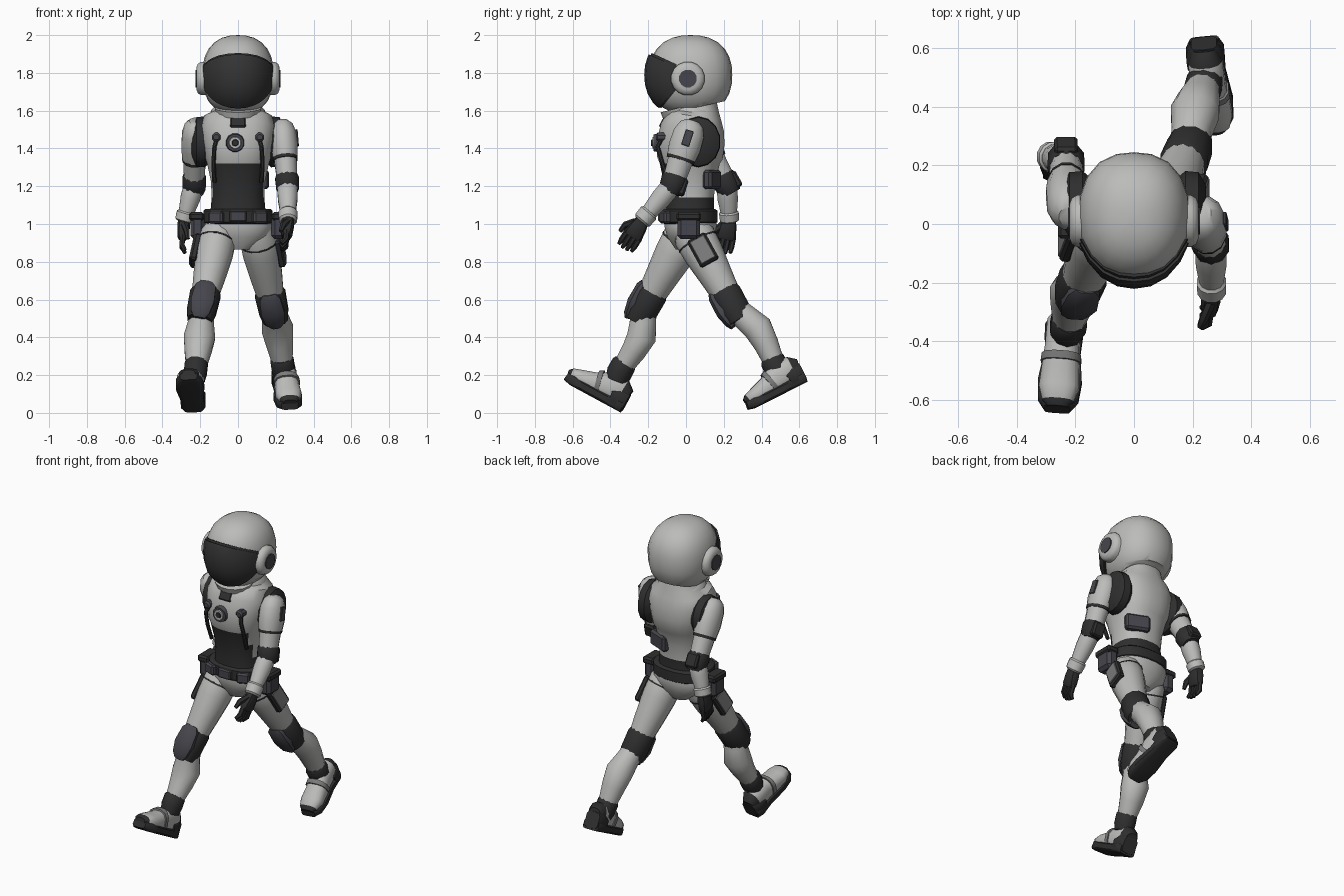
import bpy, bmesh
from math import sin, cos, tau, radians
from mathutils import Vector, Matrix

cube = bpy.data.objects.get("Cube")
if cube:
    bpy.data.objects.remove(cube)


def material(name, r, g, b):
    m = bpy.data.materials.new(name)
    m.use_nodes = True
    m.diffuse_color = (r, g, b, 1)
    node = next(n for n in m.node_tree.nodes if n.type == "BSDF_PRINCIPLED")
    node.inputs["Base Color"].default_value = (r, g, b, 1)
    return m


SUIT = material("pale suit", .5, .5, .49)
TRIM = material("dark fabric", .028, .028, .028)
GLASS = material("visor glass", .034, .034, .034)
GEAR = material("slate gear", .06, .06, .072)
GREY = material("mid grey", .2, .2, .2)


def finish(name, bm, mats, matrix=None, rule=None, angle=40):
    """Turn a bmesh into a smooth object; rule picks a material per face."""
    bmesh.ops.recalc_face_normals(bm, faces=bm.faces)
    if rule:
        for f in bm.faces:
            f.material_index = rule(f.calc_center_median())
    mesh = bpy.data.meshes.new(name)
    bm.to_mesh(mesh)
    bm.free()
    for m in mats:
        mesh.materials.append(m)
    mesh.shade_smooth()
    mesh.set_sharp_from_angle(angle=radians(angle))
    ob = bpy.data.objects.new(name, mesh)
    if matrix:
        ob.matrix_world = matrix
    bpy.context.collection.objects.link(ob)


def frame(t):
    """Side and front directions for a tube running along t."""
    t = t.normalized()
    axis = Vector((0, 1, 0)) if abs(t.x) > .9 else Vector((1, 0, 0))
    side = (axis - t * t.dot(axis)).normalized()
    return side, t.cross(side)


def loft(name, rows, mats, sides=12, p=2.0, matrix=None, rule=None):
    """Skin rings (x, y, z, side radius, front radius) strung on a path."""
    bm = bmesh.new()
    pts = [Vector(r[:3]) for r in rows]
    rings = []
    for i, row in enumerate(rows):
        side, front = frame(pts[min(i + 1, len(pts) - 1)] - pts[max(i - 1, 0)])
        ring = []
        for k in range(sides):
            a = tau * (k + .5) / sides
            c, s = [abs(v) ** (2 / p) * (1 if v > 0 else -1) for v in (cos(a), sin(a))]
            ring.append(bm.verts.new(pts[i] + side * c * row[3] + front * s * row[4]))
        rings.append(ring)
    for lo, hi in zip(rings, rings[1:]):
        for k in range(sides):
            j = (k + 1) % sides
            bm.faces.new((lo[k], lo[j], hi[j], hi[k]))
    bm.faces.new(rings[0])
    bm.faces.new(rings[-1])
    finish(name, bm, mats, matrix, rule)


def bone(name, a, b, profile, mat, sides=12, p=2.0):
    """Loft between joints; profile is (fraction, side r, front r, front shift)."""
    a, b = Vector(a), Vector(b)
    front = frame(b - a)[1]
    rows = [(*(a.lerp(b, t) + front * f), rs, rf) for t, rs, rf, f in profile]
    loft(name, rows, [mat], sides, p)


def box(name, loc, size, mat, rot=None):
    bm = bmesh.new()
    bmesh.ops.create_cube(bm, size=1)
    bmesh.ops.scale(bm, vec=size, verts=bm.verts)
    bmesh.ops.bevel(bm, geom=bm.edges[:], offset=min(size) * .25, segments=1, affect="EDGES")
    m = Matrix.Translation(loc) @ (rot.to_4x4() if rot else Matrix())
    finish(name, bm, [mat], m, angle=25)


def bone_box(name, a, b, t, out, size, mat):
    """Box turned to a bone; out is its (side, front) shift."""
    a, b = Vector(a), Vector(b)
    side, front = frame(b - a)
    rot = Matrix((side, front, (b - a).normalized())).transposed()
    box(name, a.lerp(b, t) + side * out[0] + front * out[1], size, mat, rot)


# Helmet: a squared-off ball trimmed along the neck, with a visor chunk in front
def dome(grow, shift, p):
    bm = bmesh.new()
    bmesh.ops.create_uvsphere(bm, u_segments=20, v_segments=14, radius=1)
    radii = Vector((.19, .22, .212)) * grow
    for v in bm.verts:
        v.co /= sum(abs(c) ** p for c in v.co) ** (1 / p)
        v.co = Vector([a * b for a, b in zip(v.co, radii)]) + Vector((0, .025 - shift, 1.788))
        v.co.x *= 1 + .5 * min(v.co.y + .02, 0)
    return bm


def trim(bm, point, normal):
    cut = bmesh.ops.bisect_plane(bm, geom=bm.verts[:] + bm.edges[:] + bm.faces[:],
                                 plane_co=point, plane_no=normal, clear_outer=True)
    rim = [e for e in cut["geom_cut"] if isinstance(e, bmesh.types.BMEdge)]
    bmesh.ops.edgeloop_fill(bm, edges=rim)


def visor(name, grow, shift, margin, mat):
    bm = dome(grow, shift, 2.2)
    trim(bm, (0, -.065 + margin, 0), (0, 1, 0))
    trim(bm, (0, -.19, 1.895 + margin), (0, .45, 1))
    trim(bm, (0, -.14, 1.615 - margin), (0, 1.25, -1))
    finish(name, bm, [mat])


shell = dome(1, 0, 2.35)
trim(shell, (0, 0, 1.605), (0, .22, -1))
finish("helmet_shell", shell, [SUIT])
visor("visor_rim", 1.035, .008, .014, TRIM)
visor("visor", 1.06, .013, 0, GLASS)
loft("chin_guard", [(0, -.03, 1.56, .09, .075), (0, -.03, 1.575, .115, .095), (0, -.04, 1.615, .125, .1)], [SUIT], 16)

# Torso with a dark belly panel
loft("torso", [(0, .02, 1.02, .15, .13), (0, .02, 1.09, .145, .13), (0, .02, 1.14, .14, .128),
               (0, .02, 1.23, .145, .14), (0, .02, 1.32, .165, .16), (0, .02, 1.35, .175, .175),
               (0, .025, 1.43, .192, .18), (0, .035, 1.51, .2, .17), (0, .045, 1.57, .18, .145),
               (0, .05, 1.6, .13, .125), (0, .05, 1.66, .115, .11)], [SUIT, TRIM], 24, 2.4,
     rule=lambda c: int(c.z < 1.14 or (c.z < 1.33 and c.y < 0 and abs(c.x) < .13)))
loft("collar", [(0, .04, 1.57, .15, .135), (0, .04, 1.6, .145, .135), (0, .045, 1.625, .12, .115)], [SUIT], 20)
box("throat_patch", (0, -.118, 1.535), (.085, .03, .06), TRIM, Matrix.Rotation(-.5, 3, "X"))
loft("chest_dial", [(-.015, -.14, 1.43, .052, .052), (-.015, -.172, 1.43, .046, .046)], [GEAR], 12)
loft("dial_ring", [(-.015, -.17, 1.43, .034, .034), (-.015, -.178, 1.43, .03, .03)], [SUIT], 12)
loft("dial_core", [(-.015, -.176, 1.43, .02, .02), (-.015, -.184, 1.43, .016, .016)], [TRIM], 10)
box("back_pack_unit", (.09, .138, 1.235), (.15, .05, .1), GEAR, Matrix.Rotation(-.4, 3, "Z"))

# Pelvis and belt
loft("pelvis", [(0, .02, 1.06, .165, .135), (0, .025, .99, .185, .14), (0, .025, .93, .165, .125),
                (0, .025, .865, .07, .08)], [SUIT], 20, 2.3)
loft("belt", [(0, .02, z, .185 - d, .148 - d) for z, d in ((1, .012), (1.01, 0), (1.07, 0), (1.08, .012))],
     [TRIM], 20, 2.4)
box("buckle", (0, -.132, 1.04), (.09, .03, .06), GEAR)

# Paired parts on the helmet, chest and hips
for tag, s in (("left", 1), ("right", -1)):
    loft(tag + "_ear_cup", [(s * x, .01, 1.77, r, r) for x, r in
                            ((.15, .09), (.195, .09), (.212, .08), (.22, .06))], [SUIT], 16)
    loft(tag + "_ear_disc", [(s * x, .01, 1.77, .048, .048) for x in (.21, .225)], [GEAR], 12)
    loft(tag + "_shoulder_ring", [(s * x, .065, 1.435, r * .88, r) for x, r in
                                  ((.14, .1), (.175, .135), (.22, .13), (.245, .08))], [TRIM], 14)
    loft(tag + "_hose", [(s * .11, -.125, 1.46, .012, .012), (s * .125, -.15, 1.41, .012, .012),
                         (s * .13, -.125, 1.32, .012, .012), (s * .125, -.09, 1.22, .012, .012)], [TRIM], 8)
    loft(tag + "_hose_knob", [(s * .115, y, 1.46, r, r) for y, r in ((-.1, .025), (-.15, .025), (-.16, .015))],
         [GEAR], 8)
    box(tag + "_hip_pouch", (s * .215, .015, .99), (.075, .12, .14), GEAR)
    box(tag + "_pouch_flap", (s * .22, .015, 1.04), (.08, .13, .045), TRIM)
    box(tag + "_belt_pouch", (s * .115, -.11, 1.035), (.08, .04, .065), GEAR, Matrix.Rotation(s * .4, 3, "Z"))

# Arms: one set of parts laid along two poses
ARMS = {"left": ((.237, .025, 1.51), (.262, -.07, 1.21), (.265, -.23, 1.02), (.25, -.325, .87)),
        "right": ((-.228, .045, 1.51), (-.232, .215, 1.21), (-.285, .23, 1.02), (-.3, .195, .85))}
for tag, (sh, el, wr, tip) in ARMS.items():
    s = 1 if tag == "left" else -1
    bone(tag + "_shoulder_pad", sh, el, [(-.12, .03, .035, 0), (-.05, .055, .065, 0), (.1, .07, .085, 0),
                                         (.35, .073, .088, 0), (.55, .066, .078, 0)], SUIT)
    bone(tag + "_sleeve_band", sh, el, [(.53, .068, .08, 0), (.58, .066, .078, 0)], TRIM)
    bone(tag + "_upper_arm", sh, el, [(.55, .062, .07, 0), (.95, .055, .06, 0)], SUIT)
    if s > 0:
        bone_box("arm_badge", sh, el, .2, (.071, 0), (.012, .045, .085), GEAR)
    bone(tag + "_elbow_cuff", sh, el, [(.84, .058, .063, 0), (.9, .066, .07, 0), (1.06, .064, .066, 0),
                                       (1.16, .05, .05, 0)], TRIM, 10)
    bone_box(tag + "_elbow_pad", sh, el, 1, (0, -.055), (.08, .04, .09), TRIM)
    bone(tag + "_forearm", el, wr, [(0, .05, .05, 0), (.15, .055, .056, 0), (.4, .054, .056, 0),
                                    (.8, .042, .044, 0), (1, .038, .04, 0)], SUIT)
    bone(tag + "_wrist_cuff", el, wr, [(.76, .044, .046, 0), (.8, .052, .054, 0), (1, .05, .052, 0),
                                       (1.04, .04, .042, 0)], SUIT)
    # Gloved hand with four fingers and a thumb
    bone(tag + "_palm", wr, tip, [(0, .033, .036, 0), (.2, .035, .045, 0), (.5, .03, .052, 0),
                                  (.6, .02, .045, 0)], TRIM, 10, 2.5)
    a, b = Vector(wr), Vector(tip)
    side, front = frame(b - a)
    curl = side * -s * .02
    for i in range(4):
        lift = front * (i - 1.5) * .026
        pts = [a.lerp(b, .5) + lift, a.lerp(b, .8) + lift, a.lerp(b, 1.04 - .05 * abs(i - 1.6)) + lift + curl]
        loft(tag + "_finger", [(*q, r, r) for q, r in zip(pts, (.015, .015, .01))], [TRIM], 6)
    pts = [a.lerp(b, .15) + front * .03, a.lerp(b, .4) + front * .065 + curl, a.lerp(b, .65) + front * .07 + curl * 1.5]
    loft(tag + "_thumb", [(*q, r, r) for q, r in zip(pts, (.018, .017, .011))], [TRIM], 6)

# Legs: hip, knee, ankle, then heel and toe of the sole
LEGS = {"left": ((.1, .03, .96), (.185, .25, .56), (.24, .48, .235), (.24, .63, .158), (.275, .335, .008)),
        "right": ((-.1, .005, .96), (-.188, -.22, .56), (-.225, -.35, .22), (-.235, -.358, .008), (-.262, -.648, .165))}
for tag, (hip, knee, ankle, heel, toe) in LEGS.items():
    s = 1 if tag == "left" else -1
    bone(tag + "_thigh", hip, knee, [(-.1, .07, .08, 0), (.05, .1, .11, 0), (.3, .1, .105, 0),
                                     (.6, .086, .088, 0), (.95, .066, .07, 0)], SUIT, 14)
    bone(tag + "_thigh_seam", hip, knee, [(.13, .102, .1105, 0), (.15, .102, .1105, 0)], TRIM, 14)
    bone_box(tag + "_thigh_pouch", hip, knee, .29, (s * .098, -.005), (.04, .11, .16), TRIM)
    bone_box(tag + "_thigh_panel", hip, knee, .29, (s * .117, -.005), (.012, .085, .135), GREY)
    bone(tag + "_knee_cuff", hip, knee, [(.78, .074, .078, 0), (.83, .084, .086, 0), (1.06, .08, .084, 0),
                                         (1.18, .068, .07, 0)], TRIM)
    bone(tag + "_knee_pad", hip, knee, [(.75, .035, .02, .065), (.81, .058, .032, .066), (1, .066, .036, .064),
                                        (1.14, .052, .03, .055), (1.2, .03, .02, .048)], GEAR, 8, 2.6)
    bone(tag + "_shin", knee, ankle, [(0, .066, .066, 0), (.2, .07, .072, -.02), (.42, .086, .08, -.042),
                                      (.65, .074, .068, -.03), (1, .05, .052, 0)], SUIT, 12)
    bone(tag + "_ankle_cuff", knee, ankle, [(.84, .055, .058, -.008), (.88, .064, .066, -.006), (1.02, .064, .068, 0),
                                            (1.14, .056, .06, 0)], TRIM, 10)
    # Boot, shaped with its heel at the origin and its toe along -y
    h, t = Vector(heel), Vector(toe)
    side, up = frame(t - h)
    m = Matrix((side, (h - t).normalized(), up)).transposed().to_4x4()
    m.translation = h
    loft(tag + "_boot_sole", [(0, .01, .03, .05, .03), (0, -.02, .028, .066, .028), (0, -.11, .026, .062, .026),
                              (0, -.22, .026, .076, .026), (0, -.29, .028, .07, .028),
                              (0, -.33, .034, .045, .024)], [TRIM], 12, 5, m)
    loft(tag + "_boot_upper", [(0, .005, .085, .04, .05), (0, -.03, .095, .06, .075), (0, -.12, .09, .06, .076),
                               (0, -.19, .07, .066, .058), (0, -.26, .06, .07, .046),
                               (0, -.31, .055, .055, .034), (0, -.33, .05, .035, .02)],
         [SUIT, TRIM], 12, 2.5, m, lambda c: int(c.y > -.05 or c.y < -.3))
    loft(tag + "_boot_strap", [(0, -.15, .086, .069, .073), (0, -.175, .08, .071, .066)], [GREY], 12, 2.5, m)
    loft(tag + "_heel_block", [(0, .016, .06, .045, .05), (0, -.03, .06, .067, .056), (0, -.07, .05, .066, .042)],
         [TRIM], 10, 4, m)
